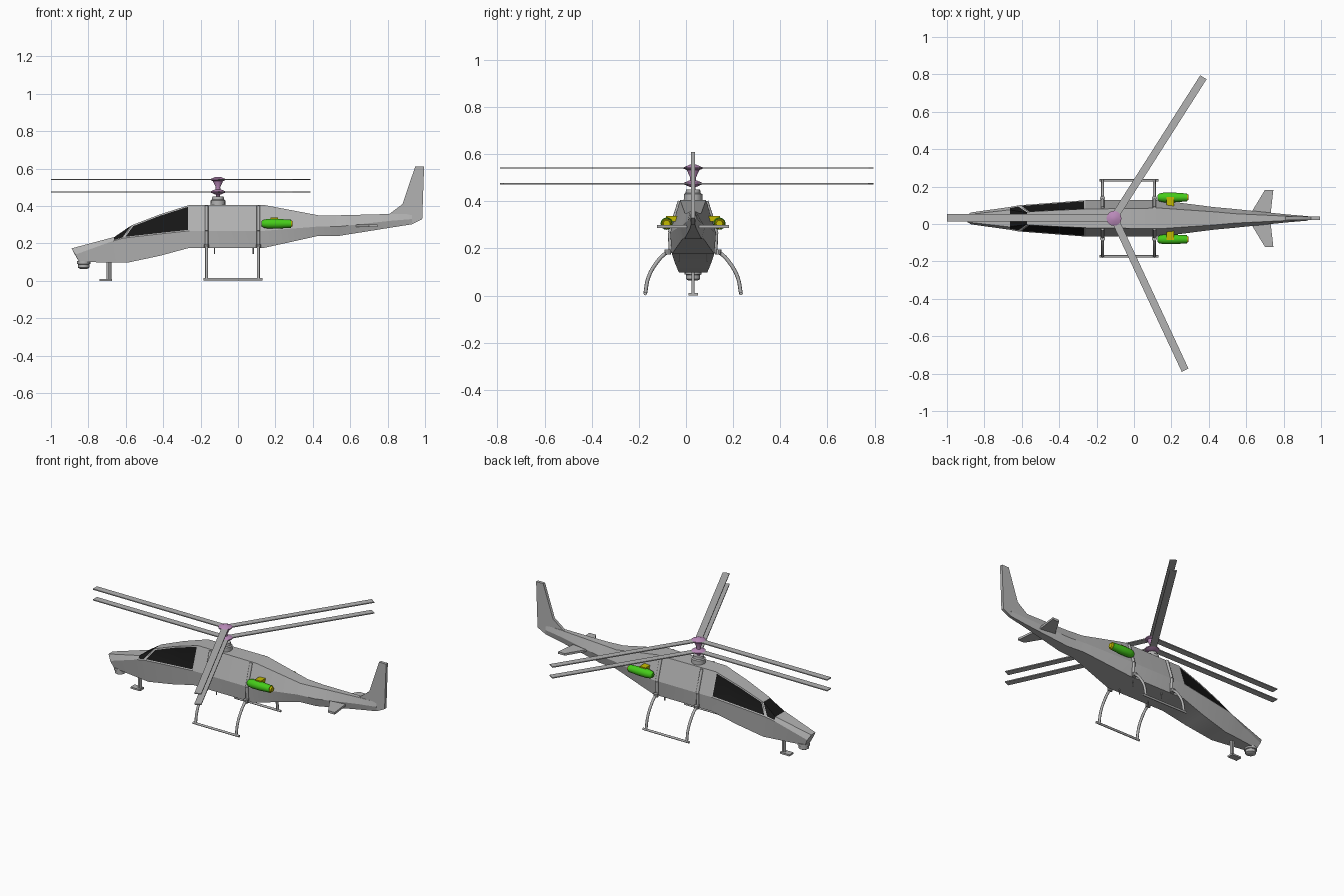
import bpy, bmesh, math
from mathutils import Vector, Matrix

cube = bpy.data.objects.get("Cube")
if cube:
    bpy.data.objects.remove(cube, do_unlink=True)

MID = 0.03            # y of the aircraft's centre plane
HUB_X = -0.107


def material(name, r, g, b):
    m = bpy.data.materials.new(name)
    m.use_nodes = True
    m.diffuse_color = (r, g, b, 1)
    m.node_tree.nodes["Principled BSDF"].inputs["Base Color"].default_value = (r, g, b, 1)
    return m


GREY = material("light grey", 0.45, 0.45, 0.45)
BLACK = material("black glass", 0.008, 0.008, 0.008)
PURPLE = material("mauve", 0.5, 0.26, 0.5)
GREEN = material("green", 0.06, 0.6, 0.01)
YELLOW = material("yellow", 0.55, 0.5, 0.0)


def finish(name, bm, *mats, angle=35):
    bmesh.ops.recalc_face_normals(bm, faces=bm.faces)
    mesh = bpy.data.meshes.new(name)
    bm.to_mesh(mesh)
    bm.free()
    for m in mats:
        mesh.materials.append(m)
    for p in mesh.polygons:
        p.use_smooth = True
    mesh.set_sharp_from_angle(angle=math.radians(angle))
    ob = bpy.data.objects.new(name, mesh)
    bpy.context.collection.objects.link(ob)
    return ob


def box(name, lo, hi, mat):
    bm = bmesh.new()
    lo, hi = Vector(lo), Vector(hi)
    size = hi - lo
    bmesh.ops.create_cube(bm, size=1, matrix=Matrix.Translation((lo + hi) / 2) @ Matrix.Diagonal((*size, 1)))
    return finish(name, bm, mat)


def lathe(name, profile, place, mats, rule=None, sides=16):
    """Spin (radius, height) points about z, then place the result."""
    bm = bmesh.new()
    rings = []
    for r, h in profile:
        rings.append([bm.verts.new((r * math.cos(a), r * math.sin(a), h))
                      for a in (math.tau * i / sides for i in range(sides))])
    for k, (a, b) in enumerate(zip(rings, rings[1:])):
        for i in range(sides):
            j = (i + 1) % sides
            f = bm.faces.new((a[i], a[j], b[j], b[i]))
            f.material_index = rule(k) if rule else 0
    bm.faces.new(rings[0])
    cap = bm.faces.new(rings[-1])
    cap.material_index = rule(len(rings)) if rule else 0
    bm.transform(place)
    return finish(name, bm, *mats)


def slab(name, outline, thickness, place, mat):
    """Extrude a flat xy outline to both sides of its plane."""
    bm = bmesh.new()
    f = bm.faces.new([bm.verts.new((x, y, -thickness / 2)) for x, y in outline])
    ext = bmesh.ops.extrude_face_region(bm, geom=[f])["geom"]
    bmesh.ops.translate(bm, vec=(0, 0, thickness),
                        verts=[v for v in ext if isinstance(v, bmesh.types.BMVert)])
    bm.transform(place)
    return finish(name, bm, mat)


def tube(name, points, radius, mat):
    """Round rod through points, smoothly bent when there are more than two."""
    cu = bpy.data.curves.new(name, "CURVE")
    cu.dimensions = "3D"
    cu.bevel_depth, cu.bevel_resolution, cu.use_fill_caps = radius, 2, True
    cu.resolution_u = 5
    sp = cu.splines.new("BEZIER")
    sp.bezier_points.add(len(points) - 1)
    for bp, p in zip(sp.bezier_points, points):
        bp.co = p
        bp.handle_left_type = bp.handle_right_type = "AUTO" if len(points) > 2 else "VECTOR"
    cu.materials.append(mat)
    ob = bpy.data.objects.new(name, cu)
    bpy.context.collection.objects.link(ob)


# Fuselage stations: x, top slant, then z and half width of belly, chine, roof
stations = [
    (-.87, -.02, .10, .025, .14, .032, .173, .02),
    (-.67, 0, .098, .05, .212, .06, .232, .045),
    (-.59, .025, .097, .06, .228, .07, .298, .035),
    (-.42, 0, .133, .075, .25, .085, .354, .043),
    (-.26, 0, .176, .09, .267, .097, .405, .05),
    (.14, 0, .176, .09, .267, .097, .405, .055),
    (.43, 0, .24, .045, .29, .06, .35, .035),
    (.54, 0, .24, .036, .29, .05, .35, .025),
    (.81, 0, .283, .014, .32, .022, .357, .012),
    (.93, 0, .302, .008, .33, .012, .357, .008),
]
bm = bmesh.new()
rings = []
for x, sl, zb, wb, zm, wm, zt, wt in stations:
    half = [(x - sl * (sl < 0), wb, zb), (x - sl * (sl > 0), wm, zm), (x + sl, wt, zt)]
    loop = half + [(a, -w, z) for a, w, z in reversed(half)]
    rings.append([bm.verts.new((a, w + MID, z)) for a, w, z in loop])
glass = []
for k, (a, b) in enumerate(zip(rings, rings[1:])):
    for i in range(6):
        j = (i + 1) % 6
        f = bm.faces.new((a[i], a[j], b[j], b[i]))
        if (k in (2, 3) and i in (1, 3)) or (k == 1 and i in (1, 2, 3)):
            glass.append(f)
bm.faces.new(rings[0])
bm.faces.new(rings[-1])
bmesh.ops.recalc_face_normals(bm, faces=bm.faces)
# Windscreen and side windows, each framed by an inset
panes = [[f for f in glass if f.calc_center_median().x < -.55],
         [f for f in glass if f.calc_center_median().x > -.55 and f.calc_center_median().y > MID],
         [f for f in glass if f.calc_center_median().x > -.55 and f.calc_center_median().y < MID]]
for pane in panes:
    bmesh.ops.inset_region(bm, faces=pane, thickness=.007, depth=-.002, use_even_offset=True)
    for f in pane:
        f.material_index = 1
finish("fuselage", bm, GREY, BLACK, angle=20)

# Tail fin
upright = Matrix.Translation((0, MID, 0)) @ Matrix.Rotation(math.pi / 2, 4, "X")
slab("tail_fin", [(.80, .35), (.88, .41), (.947, .61), (.995, .61), (.985, .33),
                  (.93, .302), (.86, .31)], .018, upright, GREY)

# Rotor pylon, mast and hubs
hub = Matrix.Translation((HUB_X, MID, 0))
lathe("rotor_pylon", [(.04, .39), (.039, .43), (.032, .435), (.03, .45)], hub, [GREY])
lathe("rotor_mast", [(.01, .44), (.01, .54)], hub, [PURPLE], sides=10)
lathe("hub_link", [(.015, .47), (.012, .5), (.028, .535)], hub, [PURPLE])
for name, z in (("lower", .475), ("upper", .541)):
    lathe(name + "_hub", [(.014, z - .014), (.04, z - .003), (.04, z + .003), (.014, z + .014)],
          hub, [PURPLE])
    # Three blades on each hub
    for n, (deg, length) in enumerate(((180, .893), (57.5, .89), (-65, .9))):
        place = Matrix.Translation((HUB_X, MID + .004, z)) @ Matrix.Rotation(math.radians(deg), 4, "Z")
        slab(f"{name}_blade_{n + 1}", [(.025, -.02), (length, -.02), (length, .02), (.025, .02)],
             .006, place, GREY)

# Paired parts on both sides
for side, s in (("left", 1), ("right", -1)):
    def at(x, off, z):
        return (x, MID + s * off, z)

    # Stabiliser
    slab(side + "_stabiliser", [(.62, s * .02), (.70, s * .152), (.745, s * .152), (.73, s * .02)],
         .013, Matrix.Translation((0, MID, .293)), GREY)

    # Skid runner, bent legs and the frames they hang from
    tube(side + "_skid_runner", [at(-.185, .203, .008), at(.13, .203, .008)], .007, GREY)
    for end, x in (("front", -.168), ("rear", .109)):
        tube(f"{side}_{end}_leg", [at(x, .09, .19), at(x, .115, .18), at(x, .16, .132),
                                   at(x, .19, .075), at(x, .203, .008)], .008, GREY)
        tube(f"{side}_{end}_frame_lower", [at(x, .094, .18), at(x, .098, .267)], .009, GREY)
        tube(f"{side}_{end}_frame_upper", [at(x, .098, .267), at(x, .056, .4)], .009, GREY)
        lathe(f"{side}_{end}_leg_collar", [(.014, -.01), (.014, .01)],
              Matrix.Translation(at(x, .107, .185)), [GREY], sides=10)
        tube(f"{side}_{end}_belly_peg", [at(x * .75, .06, .18), at(x * .75, .06, .142)], .003, GREY)

    # Green pod with yellow tail ring, hung on a short yellow pylon
    along = Matrix.Translation(at(.125, .112, .305)) @ Matrix.Rotation(math.pi / 2, 4, "Y")
    lathe(side + "_pod", [(.012, 0), (.021, .01), (.026, .035), (.026, .09), (.022, .145),
                          (.022, .158), (.018, .158), (.014, .167)],
          along, [GREEN, YELLOW], rule=lambda k: int(k >= 5))
    y0, y1 = sorted((MID + s * .06, MID + s * .115))
    box(side + "_pod_pylon", (.175, y0, .315), (.215, y1, .337), YELLOW)

# Nose sensor turret
lathe("nose_turret", [(.02, .064), (.03, .07), (.03, .088), (.036, .09), (.036, .105)],
      Matrix.Translation((-.825, MID, 0)), [GREY])

# Nose strut and foot
for n, off in enumerate((-.006, .006)):
    tube(f"nose_strut_{n + 1}", [(-.69 + off, MID, .008), (-.69 + off, MID, .105)], .007, GREY)
box("nose_foot", (-.74, MID - .02, 0), (-.675, MID + .02, .01), GREY)
